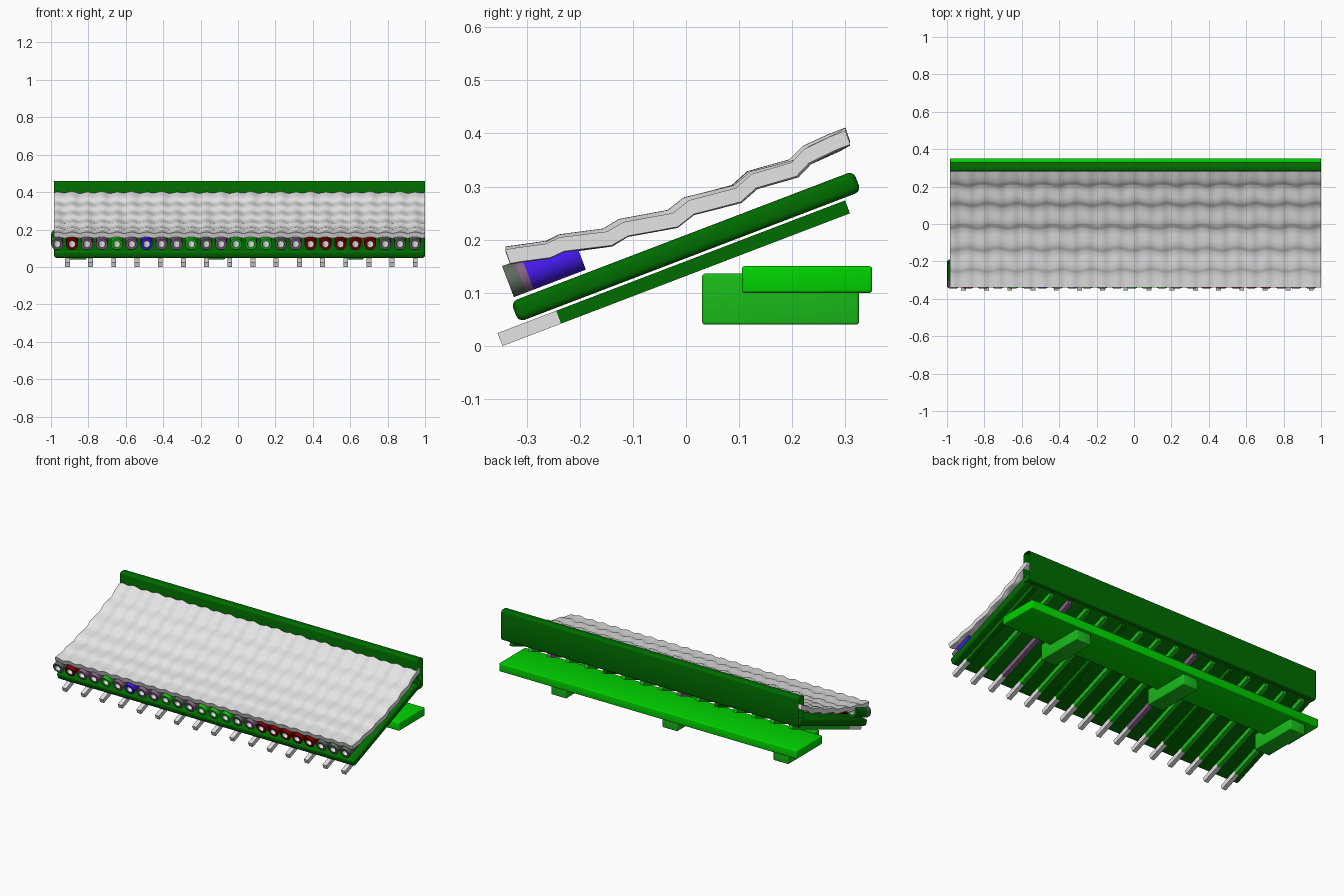
import bpy, bmesh, math
from mathutils import Matrix, Vector

old = bpy.data.objects.get("Cube")
if old:
    bpy.data.objects.remove(old)


def material(name, r, g, b):
    m = bpy.data.materials.new(name)
    m.use_nodes = True
    m.diffuse_color = (r, g, b, 1)
    bsdf = m.node_tree.nodes["Principled BSDF"]
    bsdf.inputs["Base Color"].default_value = (r, g, b, 1)
    bsdf.inputs["Roughness"].default_value = 0.8
    return m


PALE = material("pale grey", 0.78, 0.78, 0.78)
DARK = material("dark green", 0.0, 0.15, 0.0)
BRIGHT = material("bright green", 0.0, 0.66, 0.0)
MID = material("mid green", 0.01, 0.5, 0.01)
MAUVE = material("mauve", 0.24, 0.12, 0.24)
GREY = material("dark grey", 0.11, 0.14, 0.11)
BLUE = material("blue", 0.06, 0.01, 0.85)
RED = material("red", 0.22, 0.0, 0.0)

SLOPE = math.radians(20.9)
TILT = Matrix.Rotation(SLOPE, 4, 'X')
LEFT, RIGHT = -0.983, 1.0
MIDDLE, WIDTH = (LEFT + RIGHT) / 2, RIGHT - LEFT


def finish(name, bm, mats, matrix=Matrix(), smooth=False):
    bmesh.ops.recalc_face_normals(bm, faces=bm.faces)
    mesh = bpy.data.meshes.new(name)
    bm.to_mesh(mesh)
    bm.free()
    ob = bpy.data.objects.new(name, mesh)
    bpy.context.collection.objects.link(ob)
    for m in mats:
        mesh.materials.append(m)
    ob.matrix_world = matrix
    if smooth:
        bpy.ops.object.select_all(action='DESELECT')
        ob.select_set(True)
        bpy.context.view_layer.objects.active = ob
        bpy.ops.object.shade_smooth_by_angle(angle=math.radians(40))


def box(name, center, size, mat, tilt=False, bevel=0.0):
    bm = bmesh.new()
    bmesh.ops.create_cube(bm, size=1, matrix=Matrix.Diagonal((*size, 1)))
    if bevel:
        bmesh.ops.bevel(bm, geom=bm.edges[:], offset=bevel, segments=3,
                        profile=0.5, affect='EDGES')
    matrix = Matrix.Translation(center) @ (TILT if tilt else Matrix())
    finish(name, bm, [mat], matrix, smooth=bevel > 0)


# Sloping deck under the tiles
box("roof_deck", (MIDDLE, 0, 0.187), (WIDTH, 0.69, 0.041), DARK, True, 0.012)

# Rafters with bare pale tails sticking out at the front
TAIL, BODY = 0.118, 0.582
along = Vector((0, math.cos(SLOPE), math.sin(SLOPE)))
for i in range(16):
    front = Vector((-0.912 + 0.124 * i, -0.350, 0.012))
    box(f"rafter_tail_{i}", front + along * TAIL / 2, (0.026, TAIL, 0.026), PALE, True)
    mat = MAUVE if i in (6, 13) else DARK if i in (4, 10, 15) else MID
    box(f"rafter_{i}", front + along * (TAIL + BODY / 2), (0.026, BODY, 0.026), mat, True)

# Support beam and its three brackets
box("support_beam", (MIDDLE, 0.228, 0.125), (WIDTH, 0.245, 0.05), BRIGHT, False, 0.005)
for i, x in enumerate((-0.86, -0.12, 0.62)):
    box(f"bracket_{i}", (x, 0.178, 0.088), (0.1, 0.295, 0.096), MID, False, 0.005)

# Ridge board at the back, a rounded shell open at both ends
bm = bmesh.new()
bmesh.ops.create_cube(bm, size=1, matrix=Matrix.Diagonal((WIDTH, 0.05, 0.18, 1)))
bmesh.ops.delete(bm, geom=[f for f in bm.faces if abs(f.normal.x) > 0.5],
                 context='FACES_ONLY')
bmesh.ops.bevel(bm, geom=[e for e in bm.edges if not e.is_boundary],
                offset=0.012, segments=3, profile=0.5, affect='EDGES')
finish("ridge_board", bm, [DARK], Matrix.Translation((MIDDLE, 0.306, 0.37)), True)

# Hollow tile ends along the eave, with a pale bore and up to three outer bands
TUBE, SIDES = 0.145, 14


def tube(name, x, front, band, rear):
    bm = bmesh.new()
    rings = []
    for r, y in ((0.018, TUBE), (0.018, 0), (0.032, 0), (0.032, 0.025),
                 (0.032, 0.04), (0.032, TUBE)):
        rings.append([bm.verts.new((r * math.cos(math.tau * k / SIDES), y,
                                    r * math.sin(math.tau * k / SIDES)))
                      for k in range(SIDES)])
    slots = (3, 0, 0, 1, 2, 2)
    for a, b, slot in zip(rings, rings[1:] + rings[:1], slots):
        for k in range(SIDES):
            n = (k + 1) % SIDES
            bm.faces.new((a[k], a[n], b[n], b[k])).material_index = slot
    finish(name, bm, [front, band, rear, PALE],
           Matrix.Translation((x, -0.335, 0.121)) @ TILT, True)


codes = dict(g=GREY, m=MAUVE, r=RED, b=BLUE, n=MID)
for i, c in enumerate("grmmnmbmmngmnnngmrrrrrggg"):
    bands = [codes[c]] * 3
    if i == 0:
        bands = [GREY, GREY, DARK]
    elif i == 24:
        bands = [GREY, MAUVE, BLUE]
    tube(f"eave_tile_{i}", -0.967 + 0.0797 * i, *bands)

# Rippled tile sheet: stepped profile along y, small waves along x
profile = [(-0.34, 0.186), (-0.26, 0.197), (-0.235, 0.209), (-0.15, 0.220),
           (-0.12, 0.238), (-0.03, 0.255), (0.0, 0.279), (0.09, 0.302),
           (0.12, 0.328), (0.2, 0.350), (0.225, 0.375), (0.3, 0.410)]
points = []
for (y0, z0), (y1, z1) in zip(profile, profile[1:]):
    for t in (0, 1 / 3, 2 / 3):
        points.append((y0 + (y1 - y0) * t, z0 + (z1 - z0) * t))
points.append(profile[-1])

bm = bmesh.new()
columns = 200
grid = []
for i in range(columns + 1):
    x = LEFT + WIDTH * i / columns
    wave = 0.004 * math.cos(math.tau * (x + 0.967) / 0.0797) - 0.003
    top = []
    for y, z in points:
        edge = y in (points[0][0], points[-1][0])
        shift = 0 if edge else 0.006 * math.sin(math.tau * x / 0.16 + y * 9)
        top.append(Vector((x, y + shift, z + wave)))
    under = [p + Vector((0, 0.009, -0.026)) for p in reversed(top)]
    grid.append([bm.verts.new(p) for p in top + under])
for a, b in zip(grid, grid[1:]):
    for j in range(len(a)):
        n = (j + 1) % len(a)
        bm.faces.new((a[j], b[j], b[n], a[n]))
# Close both ends with strips across the thickness
for column in (grid[0], grid[-1]):
    for j in range(len(points) - 1):
        bm.faces.new((column[j], column[j + 1], column[-2 - j], column[-1 - j]))
finish("tile_sheet", bm, [PALE], Matrix(), True)
